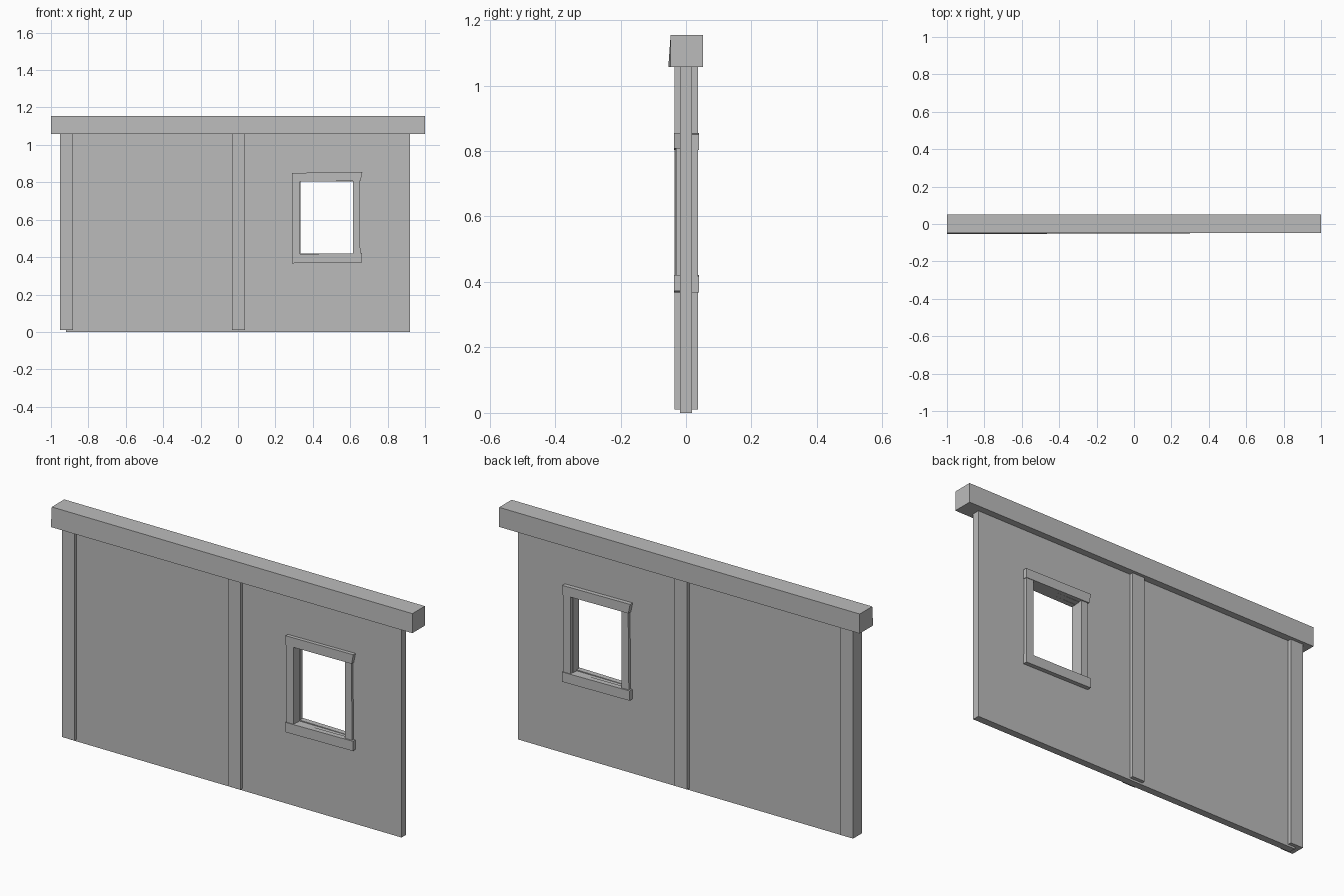
import bpy
import bmesh

cube = bpy.data.objects.get("Cube")
if cube:
    bpy.data.objects.remove(cube, do_unlink=True)

grey = bpy.data.materials.new("plain grey")
grey.use_nodes = True
grey.diffuse_color = (0.5, 0.5, 0.5, 1)
grey.node_tree.nodes["Principled BSDF"].inputs["Base Color"].default_value = (0.5, 0.5, 0.5, 1)

WINDOW_X = 0.474          # middle of the window
OPEN_X, OPEN_Z = (0.332, 0.614), (0.415, 0.805)


def box(name, x, y, z, shape=None):
    """Box between the given ranges; shape(co) may nudge single corners."""
    bm = bmesh.new()
    bmesh.ops.create_cube(bm, size=1)
    for v in bm.verts:
        signs = v.co.copy()
        v.co = [r[0] + (s + 0.5) * (r[1] - r[0]) for r, s in zip((x, y, z), signs)]
        if shape:
            shape(v.co, signs)
    mesh = bpy.data.meshes.new(name)
    bm.to_mesh(mesh)
    bm.free()
    mesh.materials.append(grey)
    obj = bpy.data.objects.new(name, mesh)
    bpy.context.collection.objects.link(obj)
    return obj


# Wall panel with a window opening
wall = box("wall_panel", (-0.92, 0.92), (-0.018, 0.018), (0, 1.08))
cutter = box("window_cutter", OPEN_X, (-0.2, 0.2), OPEN_Z)
cutter.hide_render = True
cutter.hide_viewport = True
cut = wall.modifiers.new("window_opening", "BOOLEAN")
cut.operation = "DIFFERENCE"
cut.solver = "EXACT"
cut.object = cutter
bpy.context.view_layer.update()
opened = bpy.data.meshes.new_from_object(
    wall.evaluated_get(bpy.context.evaluated_depsgraph_get()))
wall.modifiers.clear()
wall.data = opened
bpy.data.objects.remove(cutter, do_unlink=True)

# Posts on the end and in the middle
for name, x in (("end_post", (-0.952, -0.882)), ("middle_post", (-0.032, 0.038))):
    box(name, x, (-0.035, 0.036), (0.01, 1.08))


# Top beam, its front leaning out slightly at the bottom
def lean_front(co, s):
    if s.y < 0 and s.z < 0 and s.x < 0:
        co.y -= 0.007


box("top_beam", (-1, 1), (-0.047, 0.052), (1.057, 1.155), lean_front)


# Hand-hewn window boards
def flare_top(co, s):
    if s.x > 0:
        co.x += 0.008 if s.z > 0 else -0.002
        co.z += 0.005 if s.z > 0 else 0
    elif s.z < 0:
        co.z -= 0.004


def flare_bottom(co, s):
    if s.x > 0:
        co.z += 0.005


def narrow(co, s):
    if s.x > 0 and s.z > 0:
        co.x -= 0.004


boards = (
    ("window_head", (0.289, 0.657), (-0.036, -0.01), (0.807, 0.85), flare_top),
    ("window_sill", (0.289, 0.663), (-0.037, -0.01), (0.367, 0.416), flare_bottom),
    ("window_jamb_left", (0.614, 0.654), (-0.030, -0.01), (0.41, 0.81), narrow),
    ("window_jamb_right", (0.292, 0.332), (-0.033, -0.01), (0.41, 0.81), None),
)
for name, x, y, z, shape in boards:
    front = box("front_" + name, x, y, z, shape)
    # Same frame turned half round for the back
    back = front.copy()
    back.data = front.data.copy()
    back.name = "back_" + name
    for v in back.data.vertices:
        v.co.x = 2 * WINDOW_X - v.co.x
        v.co.y = -v.co.y - (-0.003)
    bpy.context.collection.objects.link(back)
